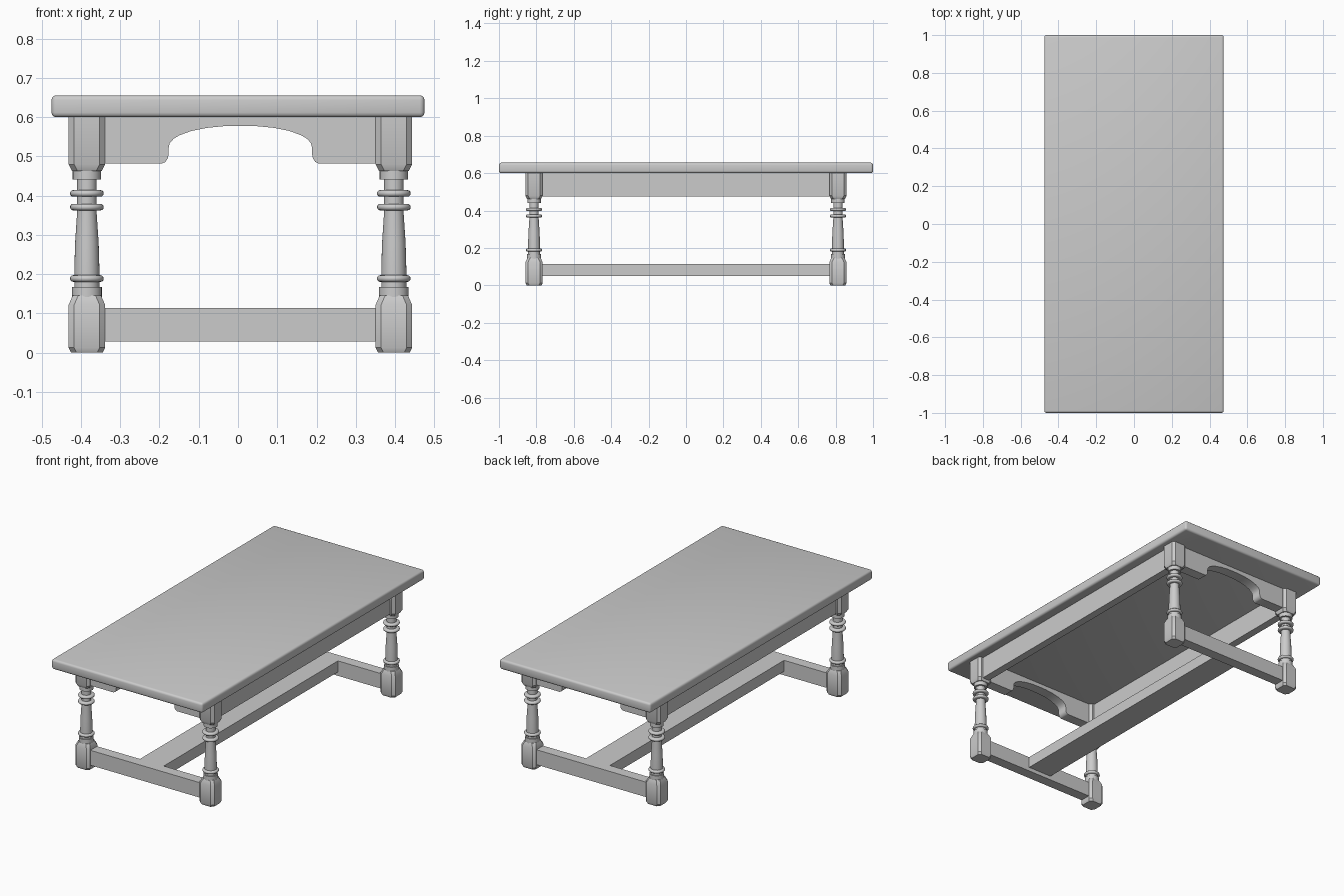
import bpy, bmesh, math

if "Cube" in bpy.data.objects:
    bpy.data.objects.remove(bpy.data.objects["Cube"])

CX = 0.006                      # base sits slightly off the top's centre
LEG_X, LEG_Y = 0.391, 0.8125
T_END = 0.06                    # thickness of end rails


def finish(name, bm, smooth=False):
    bmesh.ops.recalc_face_normals(bm, faces=bm.faces[:])
    me = bpy.data.meshes.new(name)
    bm.to_mesh(me)
    bm.free()
    ob = bpy.data.objects.new(name, me)
    bpy.context.collection.objects.link(ob)
    if smooth:
        bpy.ops.object.select_all(action='DESELECT')
        ob.select_set(True)
        bpy.context.view_layer.objects.active = ob
        bpy.ops.object.shade_smooth_by_angle(angle=math.radians(35))
    return ob


def box(name, x0, x1, y0, y1, z0, z1, bevel=0.0):
    bm = bmesh.new()
    bmesh.ops.create_cube(bm, size=1)
    for v in bm.verts:
        v.co = ((x0 + x1) / 2 + v.co.x * (x1 - x0),
                (y0 + y1) / 2 + v.co.y * (y1 - y0),
                (z0 + z1) / 2 + v.co.z * (z1 - z0))
    if bevel:
        bmesh.ops.bevel(bm, geom=bm.edges[:], offset=bevel, segments=3,
                        profile=0.5, affect='EDGES')
    return finish(name, bm, bool(bevel))


def loft(bm, rings):
    """Skin a stack of equal-length point loops and cap both ends."""
    loops = [[bm.verts.new(p) for p in r] for r in rings]
    n = len(loops[0])
    for a, b in zip(loops, loops[1:]):
        for i in range(n):
            j = (i + 1) % n
            bm.faces.new((a[i], a[j], b[j], b[i]))
    bm.faces.new(loops[0][::-1])
    bm.faces.new(loops[-1])


def chamfered_square(h, z, c=0.014):
    k = h - c
    return [(h, -k, z), (h, k, z), (k, h, z), (-k, h, z),
            (-h, k, z), (-h, -k, z), (-k, -h, z), (k, -h, z)]


def circle(r, z, n=28):
    return [(r * math.cos(2 * math.pi * i / n),
             r * math.sin(2 * math.pi * i / n), z) for i in range(n)]


def bead(z, r_in, r_out=0.043, h=0.0085):
    """Half-round ring in the turned profile."""
    pts = [(r_in, z - h)]
    for i in range(7):
        a = math.radians(-90 + 30 * i)
        pts.append((r_out - h + h * math.cos(a), z + h * math.sin(a)))
    return pts + [(r_in, z + h)]


# table top
box("table_top", -0.475, 0.475, -1, 1, 0.6, 0.656, 0.012)

# legs: square foot, turned shaft, square head
bm = bmesh.new()
loft(bm, [chamfered_square(h, z) for h, z in
          [(0.040, 0), (0.0465, 0.013), (0.0465, 0.122), (0.036, 0.146)]])
loft(bm, [chamfered_square(h, z) for h, z in
          [(0.038, 0.463), (0.0465, 0.48), (0.0465, 0.6)]])
profile = ([(0.038, 0.14), (0.038, 0.168), (0.032, 0.168)]
           + bead(0.189, 0.032)
           + [(0.032, 0.21), (0.030, 0.28), (0.025, 0.355)]
           + bead(0.371, 0.025) + bead(0.406, 0.025)
           + [(0.025, 0.441), (0.036, 0.441), (0.036, 0.468)])
loft(bm, [circle(r, z) for r, z in profile])
leg = finish("leg_front_left", bm, True)
leg.location = (CX - LEG_X, -LEG_Y, 0)
for name, sx, sy in [("leg_front_right", 1, -1), ("leg_back_left", -1, 1),
                     ("leg_back_right", 1, 1)]:
    ob = bpy.data.objects.new(name, leg.data)
    ob.location = (CX + sx * LEG_X, sy * LEG_Y, 0)
    bpy.context.collection.objects.link(ob)

# arched end aprons and end stretchers
half = [(0.2, 0.482), (0.191, 0.486), (0.185, 0.495), (0.183, 0.505),
        (0.183, 0.520), (0.180, 0.534), (0.170, 0.545), (0.155, 0.554),
        (0.125, 0.565), (0.085, 0.573), (0.045, 0.577), (0, 0.578)]
x_end = LEG_X - 0.03
outline = ([(x_end, 0.6), (x_end, 0.482)] + half
           + [(-x, z) for x, z in half[-2::-1]]
           + [(-x_end, 0.482), (-x_end, 0.6)])
for side, s in (("front", -1), ("back", 1)):
    y = s * LEG_Y
    bm = bmesh.new()
    loft(bm, [[(CX + px, y + d, pz) for px, pz in outline]
              for d in (-T_END / 2, T_END / 2)])
    finish(side + "_arched_apron", bm, True)
    box(side + "_stretcher", CX - x_end, CX + x_end,
        y - T_END / 2, y + T_END / 2, 0.029, 0.114)

# long side aprons
for side, s in (("left", -1), ("right", 1)):
    x = CX + s * LEG_X
    box(side + "_apron", x - 0.022, x + 0.022,
        -LEG_Y + 0.035, LEG_Y - 0.035, 0.476, 0.6)

# wide centre stretcher
y_in = LEG_Y - T_END / 2
box("centre_stretcher", CX - 0.075, CX + 0.075, -y_in, y_in, 0.051, 0.114)
